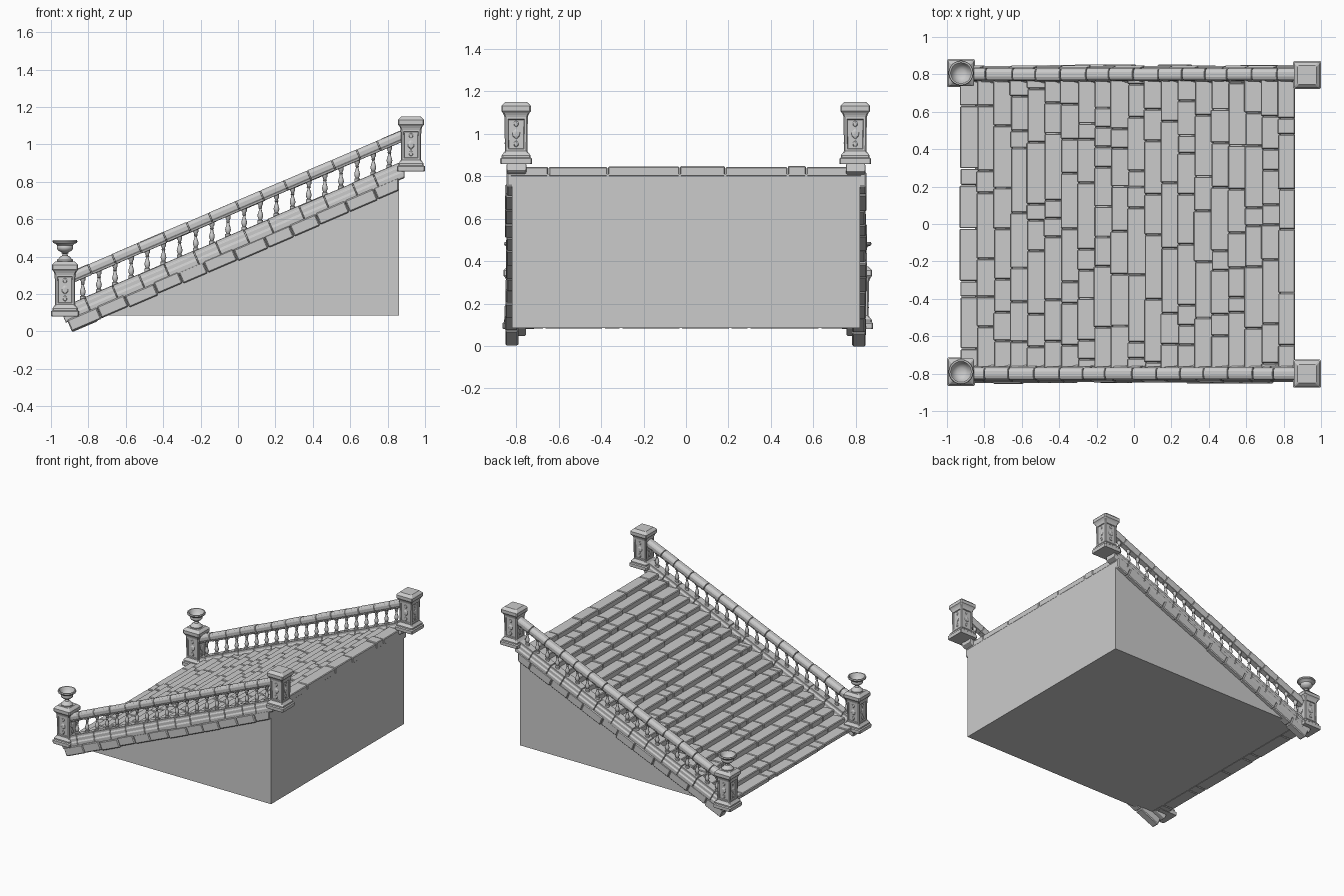
import bpy, bmesh, math, random
from mathutils import Vector, Matrix

if "Cube" in bpy.data.objects:
    bpy.data.objects.remove(bpy.data.objects["Cube"])

random.seed(4)
SLOPE = 0.428
ANG = math.atan(SLOPE)
U = Vector((math.cos(ANG), 0, math.sin(ANG)))     # along the slope
N = Vector((-math.sin(ANG), 0, math.cos(ANG)))    # away from the slope
ORIGIN = Vector((0, 0, 0.381))                    # slope line under the side stones
SIDE_Y = 0.80
jit = lambda a: random.uniform(-a, a)


def finish(bm, name, bevel=0, smooth=False):
    bmesh.ops.recalc_face_normals(bm, faces=bm.faces)
    if bevel:
        sharp = [e for e in bm.edges if len(e.link_faces) == 2 and e.calc_face_angle(0) > 0.5]
        bmesh.ops.bevel(bm, geom=sharp, offset=bevel, segments=1, affect='EDGES', clamp_overlap=True)
    me = bpy.data.meshes.new(name)
    bm.to_mesh(me)
    bm.free()
    ob = bpy.data.objects.new(name, me)
    bpy.context.collection.objects.link(ob)
    if smooth:
        bpy.ops.object.select_all(action='DESELECT')
        ob.select_set(True)
        bpy.context.view_layer.objects.active = ob
        bpy.ops.object.shade_smooth_by_angle(angle=math.radians(40))
    return ob


def loft(bm, rings):
    """Skin equal-sized closed rings of points and cap both ends."""
    vs = [[bm.verts.new(p) for p in r] for r in rings]
    n = len(vs[0])
    sides = []
    for a, b in zip(vs, vs[1:]):
        sides.append([bm.faces.new((a[i], a[(i + 1) % n], b[(i + 1) % n], b[i])) for i in range(n)])
    bm.faces.new(vs[0][::-1])
    bm.faces.new(vs[-1])
    return sides


def box(bm, x0, x1, y0, y1, z0, z1):
    loft(bm, [[(x0, y0, z), (x1, y0, z), (x1, y1, z), (x0, y1, z)] for z in (z0, z1)])


def lathe(bm, profile, cx, cy, z0, seg):
    loft(bm, [[(cx + r * math.cos(2 * math.pi * k / seg), cy + r * math.sin(2 * math.pi * k / seg), z0 + z)
               for k in range(seg)] for r, z in profile])


def sloped_run(name, section, x0, x1, count, y, wobble, bevel, clip=None):
    """Row of stones: section of (y, n) points swept along the slope in pieces."""
    bm = bmesh.new()
    s0, s1 = x0 / U.x, x1 / U.x
    step = (s1 - s0) / count
    cuts = [s0] + [s0 + step * i + jit(step * 0.12) for i in range(1, count)] + [s1]
    for a, b in zip(cuts, cuts[1:]):
        dy, dn, k = jit(wobble), jit(wobble), 1 + jit(wobble * 4)
        rings = []
        for s in (a + 0.0015, b - 0.0015):
            ring = []
            for py, pn in section:
                p = ORIGIN + U * s + N * (pn + dn) + Vector((0, y + py * k + dy, 0))
                if clip and p.x > clip:
                    p -= U * ((p.x - clip) / U.x)
                ring.append(p)
            rings.append(ring)
        loft(bm, rings)
    return finish(bm, name, bevel)


# Solid wedge under the stairs
bm = bmesh.new()
loft(bm, [[(-0.85, y, 0.085), (0.86, y, 0.085), (0.86, y, 0.81), (0.80, y, 0.79)] for y in (-0.82, 0.82)])
finish(bm, "base_wedge")

# Steps, each laid from a row of worn stones
STEPS, RUN, RISE = 20, 0.0895, 0.0385
bm = bmesh.new()
for i in range(STEPS):
    x0 = -0.93 + i * RUN
    top = 0.114 + i * RISE
    cuts = [-0.83]
    while cuts[-1] < 0.60:
        cuts.append(cuts[-1] + random.choice((0.10, 0.17, 0.22, 0.28, 0.34)) + jit(0.02))
    if cuts[-1] > 0.76:
        cuts.pop()
    cuts.append(0.83)
    for a, b in zip(cuts, cuts[1:]):
        zt = top + jit(0.003)
        box(bm, x0 + jit(0.004), x0 + RUN + (0.012 if i < STEPS - 1 else 0.001),
            a + 0.0015, b - 0.0015, max(0.083, top - 0.048), zt)
finish(bm, "step_stones", 0.005)

# Section shapes as (y, height above the slope line)
stone = [(-0.031, 0), (0.031, 0), (0.031, 0.066), (-0.031, 0.066)]
half_base = [(0.042, 0.055), (0.046, 0.062), (0.046, 0.086), (0.038, 0.094),
             (0.038, 0.116), (0.030, 0.122), (0.030, 0.139)]
half_rail = [(0.022, 0.237), (0.024, 0.247), (0.032, 0.254), (0.033, 0.276), (0.026, 0.289), (0.012, 0.295)]
mirror = lambda h: h + [(-y, n) for y, n in reversed(h)]

# Baluster outline (radius, height)
baluster = [(0.015, -0.012), (0.015, 0.012), (0.009, 0.016), (0.013, 0.026), (0.0155, 0.036),
            (0.013, 0.048), (0.008, 0.064), (0.007, 0.074), (0.011, 0.078), (0.008, 0.083),
            (0.010, 0.092), (0.014, 0.097), (0.014, 0.118)]

for tag, s in (("front", -1), ("back", 1)):
    y = s * SIDE_Y
    sloped_run(tag + "_side_stones", stone, -0.89, 0.90, 12, s * 0.819, 0.005, 0.006, clip=0.86)
    sloped_run(tag + "_lower_rail", mirror(half_base), -0.90, 0.93, 13, y, 0.002, 0.002, clip=0.89)
    sloped_run(tag + "_hand_rail", mirror(half_rail), -0.80, 1.00, 14, y, 0.002, 0.002, clip=0.90)
    bm = bmesh.new()
    for i in range(20):
        x = -0.83 + i * 0.0863
        lathe(bm, baluster, x, y, ORIGIN.z + SLOPE * x + 0.150, 10)
    finish(bm, tag + "_balusters", smooth=True)

# Pedestal outline (half width, height)
pedestal = [(0.073, 0), (0.075, 0.006), (0.075, 0.026), (0.068, 0.032), (0.068, 0.042), (0.060, 0.052),
            (0.053, 0.062), (0.055, 0.222), (0.058, 0.232), (0.063, 0.242), (0.070, 0.250),
            (0.070, 0.274), (0.064, 0.281), (0.050, 0.294)]


def square_ring(cx, cy, w, z, c=0.006):
    pts = [(w, -w + c), (w, w - c), (w - c, w), (-w + c, w), (-w, w - c), (-w, -w + c), (-w + c, -w), (w - c, -w)]
    return [(cx + a, cy + b, z) for a, b in pts]


def make_pedestal(name, cx, cy, z0):
    bm = bmesh.new()
    sides = loft(bm, [square_ring(cx, cy, w, z0 + z) for w, z in pedestal])
    bm.normal_update()
    # Recessed panels on the shaft
    panels = [f for f in sides[6] if f.calc_area() > 0.008]
    bmesh.ops.recalc_face_normals(bm, faces=bm.faces)
    bmesh.ops.inset_individual(bm, faces=panels, thickness=0.014)
    bmesh.ops.inset_individual(bm, faces=panels, thickness=0.004, depth=-0.006)
    # Carved relief: stacked lozenges on each panel
    for k in range(4):
        rot = Matrix.Rotation(k * math.pi / 2, 4, 'Z')
        for h, size in ((0.095, 0.013), (0.142, 0.020), (0.190, 0.013)):
            m = (Matrix.Translation((cx, cy, z0 + h)) @ rot @ Matrix.Translation((0.048, 0, 0))
                 @ Matrix.Diagonal((0.007, size, size * 1.25, 1)))
            bmesh.ops.create_icosphere(bm, subdivisions=1, radius=1, matrix=m)
    return finish(bm, name)


# Urn outline (radius, height), outside up then down the inside
urn = [(0.044, -0.004), (0.044, 0.008), (0.034, 0.014), (0.030, 0.022), (0.016, 0.030), (0.013, 0.040),
       (0.019, 0.044), (0.019, 0.048), (0.034, 0.056), (0.044, 0.068), (0.044, 0.076), (0.042, 0.084),
       (0.052, 0.094), (0.064, 0.099), (0.067, 0.106), (0.064, 0.114), (0.056, 0.114), (0.048, 0.100),
       (0.040, 0.084), (0.020, 0.072)]

for tag, y_low, y_top in (("front", -0.79, -0.80), ("back", 0.807, 0.797)):
    make_pedestal(tag + "_lower_pedestal", -0.925, y_low, 0.081)
    make_pedestal(tag + "_upper_pedestal", 0.925, y_top, 0.856)
    bm = bmesh.new()
    lathe(bm, urn, -0.925, y_low, 0.375, 20)
    finish(bm, tag + "_urn", smooth=True)
